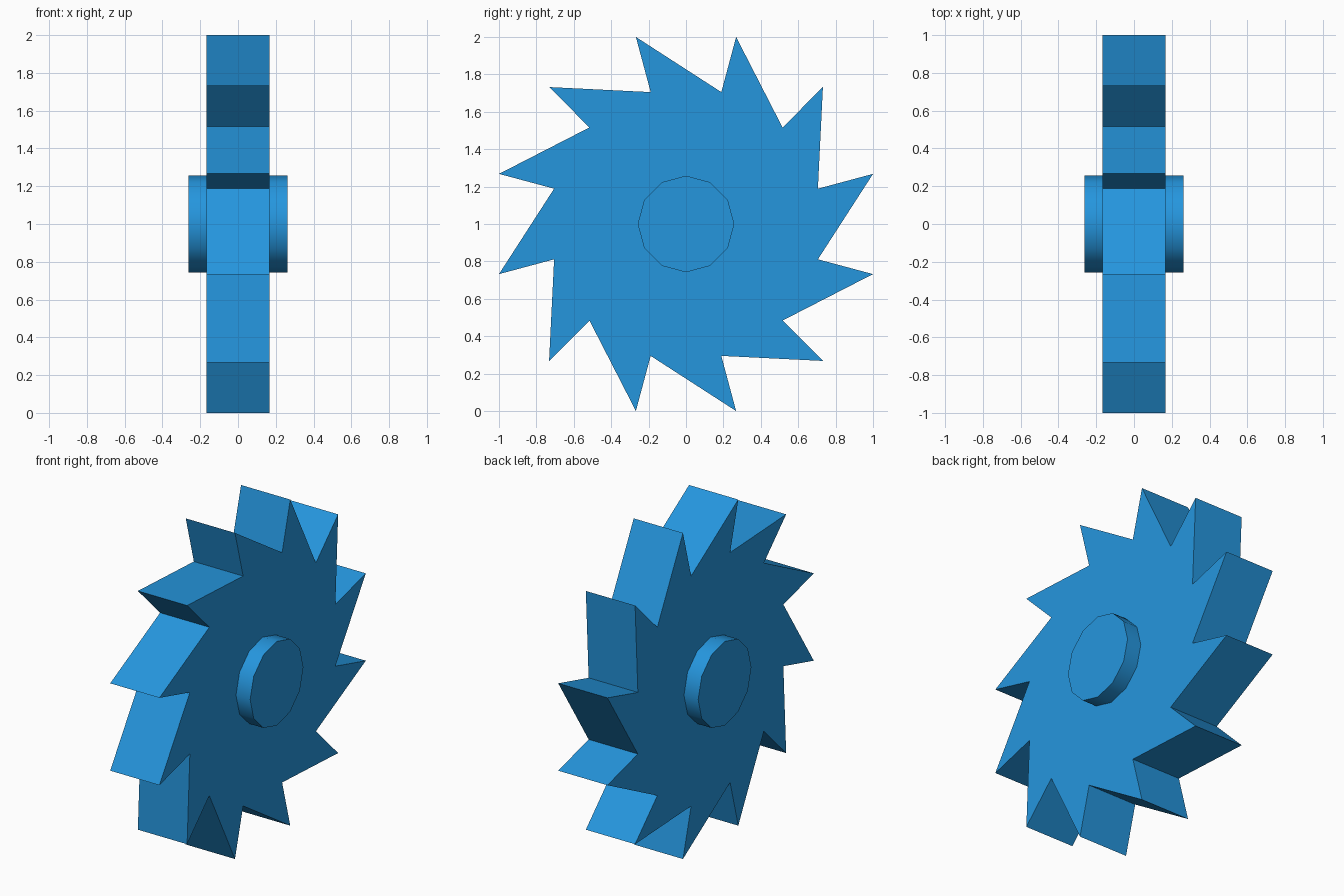
import bpy, bmesh, math
from mathutils import Vector

if "Cube" in bpy.data.objects:
    bpy.data.objects.remove(bpy.data.objects["Cube"])

CENTRE_Z = 1.0
blue = bpy.data.materials.new("blue")
blue.diffuse_color = (0.0185, 0.305, 0.73, 1.0)
blue.use_nodes = True
blue.node_tree.nodes["Principled BSDF"].inputs["Base Color"].default_value = blue.diffuse_color


def polar(radius, degrees):
    a = math.radians(degrees)
    return radius * math.cos(a), radius * math.sin(a)


def extrude_profile(name, profile, half_width):
    """Extrude a closed (y, z) outline along x, centred on x = 0."""
    bm = bmesh.new()
    face = bm.faces.new([bm.verts.new((-half_width, y, z)) for y, z in profile])
    ext = bmesh.ops.extrude_face_region(bm, geom=[face], use_keep_orig=True)
    moved = [g for g in ext["geom"] if isinstance(g, bmesh.types.BMVert)]
    bmesh.ops.translate(bm, verts=moved, vec=Vector((2 * half_width, 0, 0)))
    bmesh.ops.recalc_face_normals(bm, faces=bm.faces)
    mesh = bpy.data.meshes.new(name)
    bm.to_mesh(mesh)
    bm.free()
    mesh.materials.append(blue)
    obj = bpy.data.objects.new(name, mesh)
    bpy.context.collection.objects.link(obj)
    obj.location.z = CENTRE_Z
    return obj


# Ratchet wheel: 12 teeth, each a radial edge followed by a slope to the next root
TEETH = 12
TIP = 1.0 / math.cos(math.radians(15))
ROOT = 0.73
outline = []
for i in range(TEETH):
    angle = 15 - i * 360 / TEETH
    outline += [polar(ROOT, angle), polar(TIP, angle)]
extrude_profile("toothed_wheel", outline, 0.167)

# Hub: 12-sided axle boss standing proud on both faces, smooth around its rim
hub = extrude_profile("hub", [polar(0.258, i * 30) for i in range(12)], 0.263)
bpy.ops.object.select_all(action='DESELECT')
hub.select_set(True)
bpy.context.view_layer.objects.active = hub
bpy.ops.object.shade_smooth_by_angle(angle=math.radians(40))
